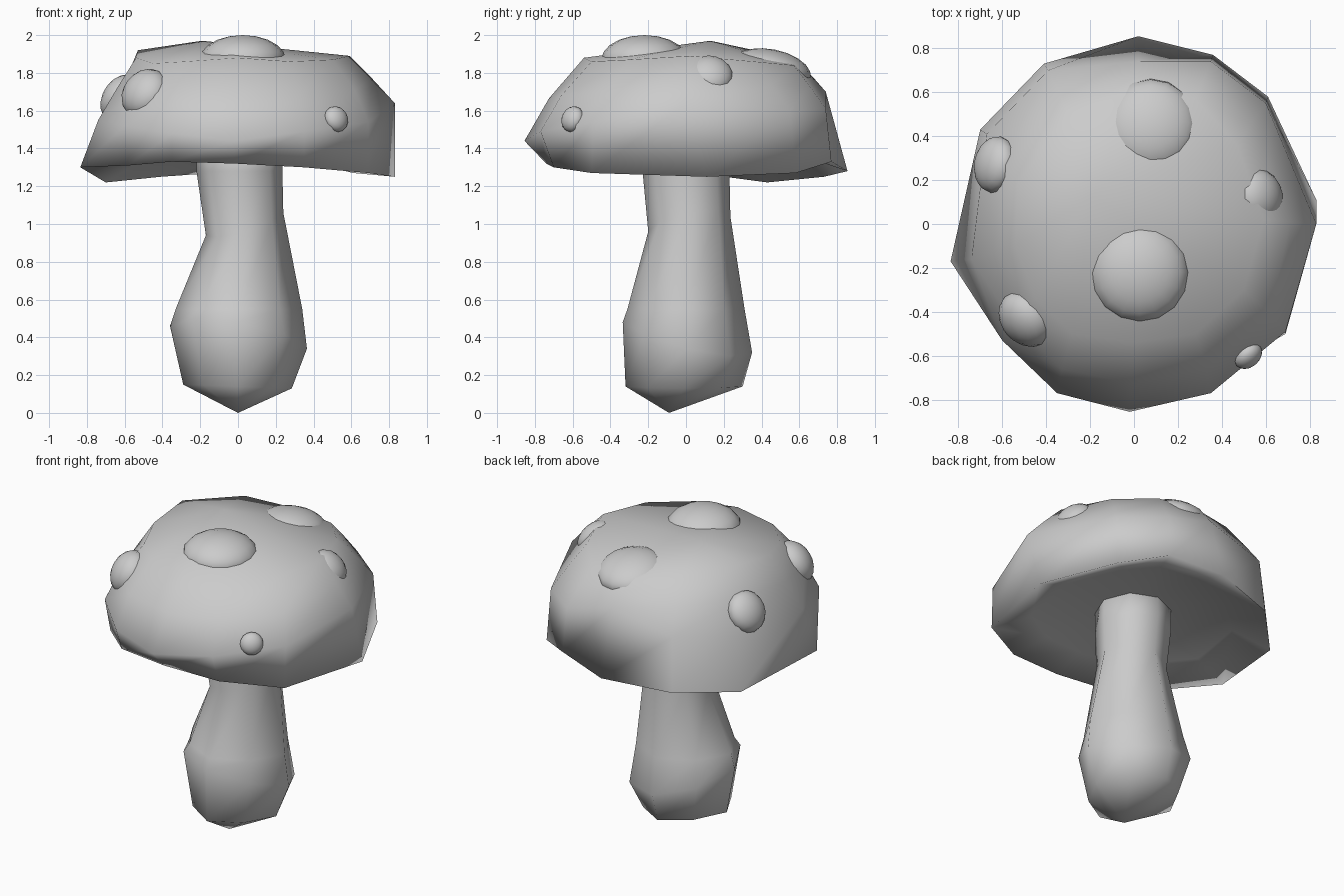
import bpy, math
from mathutils import Vector


def smooth(ob, angle):
    bpy.ops.object.select_all(action='DESELECT')
    ob.select_set(True)
    bpy.context.view_layer.objects.active = ob
    bpy.ops.object.shade_smooth_by_angle(angle=math.radians(angle))


def loft(name, rings, bottom, top):
    """Skin equal-length rings, closed by a fan to a point at both ends."""
    n = len(rings[0])
    verts = [p for r in rings for p in r] + [bottom, top]
    b, t = len(verts) - 2, len(verts) - 1
    faces = []
    for k in range(len(rings) - 1):
        for i in range(n):
            j = (i + 1) % n
            faces.append((k*n + i, k*n + j, (k+1)*n + j, (k+1)*n + i))
    last = (len(rings) - 1) * n
    for i in range(n):
        j = (i + 1) % n
        faces.append((j, i, b))
        faces.append((last + i, last + j, t))
    me = bpy.data.meshes.new(name)
    me.from_pydata(verts, [], faces)
    ob = bpy.data.objects.new(name, me)
    bpy.context.collection.objects.link(ob)
    smooth(ob, 120)
    return ob


# Stem: x min, x max, y min, y max, z, tilt in x, tilt in y, diagonal factor
stem_rings = []
for x0, x1, y0, y1, z, tx, ty, diag in [
        (-0.29, 0.285, -0.32, 0.30, 0.14, -0.01, 0.00, 0.90),
        (-0.36, 0.365, -0.335, 0.35, 0.40, -0.06, -0.08, 0.95),
        (-0.33, 0.34, -0.31, 0.31, 0.55, 0.00, 0.00, 0.92),
        (-0.17, 0.24, -0.20, 0.235, 1.00, 0.06, 0.04, 1.00),
        (-0.22, 0.235, -0.23, 0.23, 1.28, 0.00, 0.00, 1.00),
        (-0.22, 0.235, -0.23, 0.23, 1.46, 0.00, 0.00, 1.00)]:
    ring = []
    for i in range(8):
        c, s = math.cos(i * math.pi / 4), math.sin(i * math.pi / 4)
        f = diag if i % 2 else 1
        ring.append(((x0 + x1)/2 + f*c*(x1 - x0)/2,
                     (y0 + y1)/2 + f*s*(y1 - y0)/2, z + tx*c + ty*s))
    stem_rings.append(ring)
loft("stem", stem_rings, (0, -0.09, 0), (0, 0, 1.47))

# Cap: irregular rim, widest band and shoulder, counter-clockwise from the right
rim = [(0.83, 0.11, 1.25), (0.61, 0.58, 1.27), (0.36, 0.77, 1.33), (0.02, 0.855, 1.28),
       (-0.41, 0.73, 1.25), (-0.70, 0.43, 1.22), (-0.835, -0.17, 1.30), (-0.58, -0.50, 1.31),
       (-0.35, -0.71, 1.33), (-0.02, -0.74, 1.32), (0.35, -0.70, 1.30), (0.69, -0.50, 1.27)]
band = [(0.83, 0.0, 1.64), (0.60, 0.55, 1.60), (0.35, 0.74, 1.61), (0.02, 0.74, 1.70),
        (-0.39, 0.70, 1.60), (-0.67, 0.41, 1.57), (-0.74, -0.16, 1.55), (-0.60, -0.53, 1.52),
        (-0.35, -0.77, 1.48), (-0.02, -0.855, 1.44), (0.35, -0.77, 1.49), (0.69, -0.49, 1.54)]
shoulder = [(0.59, 0.02, 1.89), (0.47, 0.36, 1.86), (0.28, 0.57, 1.84), (0.0, 0.60, 1.85),
            (-0.30, 0.50, 1.89), (-0.53, 0.18, 1.92), (-0.54, -0.10, 1.88), (-0.45, -0.34, 1.85),
            (-0.28, -0.50, 1.86), (0.0, -0.54, 1.88), (0.28, -0.50, 1.86), (0.50, -0.30, 1.87)]
bulge = []
for a, b in zip(band, shoulder):
    m = (Vector(a) + Vector(b)) / 2
    out = 1.04 if m.y < -0.2 else 1.0
    bulge.append((m.x * out, m.y * out, m.z + 0.005))
inner = [(x * 0.3, y * 0.3, 1.41) for x, y, z in rim]
under = [(x * 0.72, y * 0.72, z * 0.4 + 0.85) for x, y, z in rim]
loft("cap", [inner, under, rim, band, bulge, shoulder], (0, 0, 1.42), (-0.19, 0.13, 1.97))

# Spots: flattened balls facing along the given outward direction
for i, (pos, d, r, h) in enumerate([
        ((0.025, -0.22, 1.87), (0, 0, 1), 0.228, 0.13),
        ((0.075, 0.45, 1.815), (0, 0.2, 1), 0.215, 0.11),
        ((0.57, 0.125, 1.785), (0.7, 0.1, 0.7), 0.125, 0.085),
        ((-0.49, -0.43, 1.69), (-0.6, -0.55, 0.5), 0.14, 0.105),
        ((-0.63, 0.27, 1.67), (-0.85, 0.15, 0.5), 0.13, 0.085),
        ((0.52, -0.60, 1.555), (0.6, -0.7, 0.3), 0.07, 0.05)]):
    bpy.ops.mesh.primitive_uv_sphere_add(segments=16, ring_count=10, location=pos)
    ob = bpy.context.object
    ob.name = f"spot_{i + 1}"
    ob.rotation_euler = Vector(d).to_track_quat('Z', 'Y').to_euler()
    ob.scale = (r, r, h)
    smooth(ob, 60)
